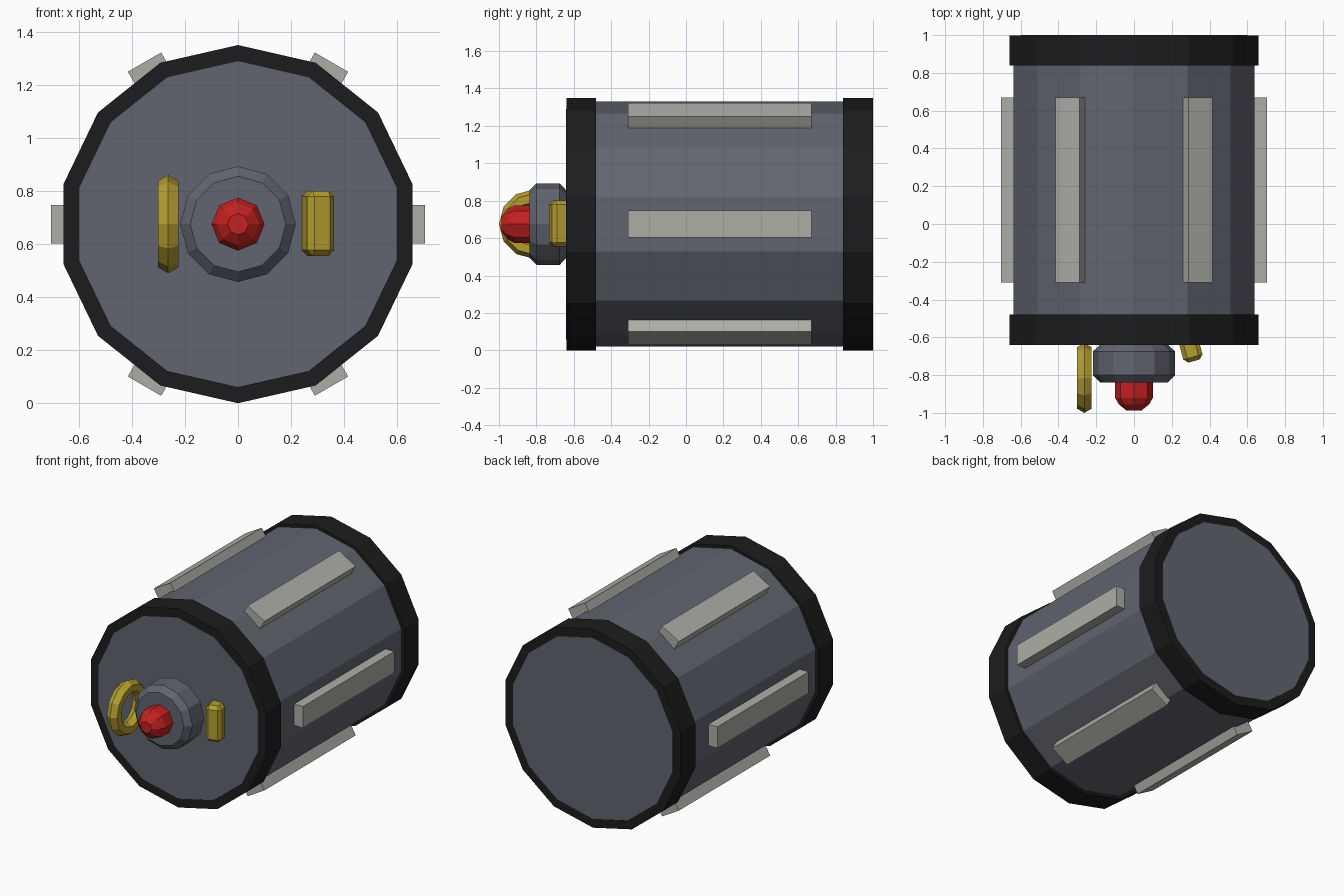
import bpy, bmesh
from math import sin, cos, pi, radians
from mathutils import Matrix, Vector

if "Cube" in bpy.data.objects:
    bpy.data.objects.remove(bpy.data.objects["Cube"])

ZC = 0.675  # height of the drum axis


def material(name, rgb):
    m = bpy.data.materials.new(name)
    m.diffuse_color = (*rgb, 1)
    m.use_nodes = True
    m.node_tree.nodes["Principled BSDF"].inputs["Base Color"].default_value = m.diffuse_color
    return m


STEEL = material("steel", (0.12, 0.13, 0.16))
BLACK = material("black", (0.012, 0.012, 0.013))
PALE = material("pale_grey", (0.42, 0.42, 0.39))
GOLD = material("yellow", (0.46, 0.34, 0.03))
RED = material("red", (0.55, 0.015, 0.015))


def finish(bm, name, mat):
    bmesh.ops.recalc_face_normals(bm, faces=bm.faces)
    me = bpy.data.meshes.new(name)
    bm.to_mesh(me)
    bm.free()
    me.materials.append(mat)
    ob = bpy.data.objects.new(name, me)
    bpy.context.collection.objects.link(ob)
    return ob


def lathe(name, profile, sides, mat):
    """Turn (radius, y) points about the drum axis and cap both ends."""
    bm = bmesh.new()
    rings = [[bm.verts.new((r * sin(2 * pi * k / sides), y,
                            ZC + r * cos(2 * pi * k / sides)))
              for k in range(sides)] for r, y in profile]
    for a, b in zip(rings, rings[1:]):
        for k in range(sides):
            j = (k + 1) % sides
            bm.faces.new((a[k], a[j], b[j], b[k]))
    bm.faces.new(rings[0])
    bm.faces.new(rings[-1])
    return finish(bm, name, mat)


def box(name, size, matrix, mat, bevel=0):
    bm = bmesh.new()
    bmesh.ops.create_cube(bm, size=1, matrix=Matrix.Diagonal((*size, 1)))
    if bevel:
        bmesh.ops.bevel(bm, geom=bm.edges[:], offset=bevel, segments=1,
                        affect='EDGES', profile=0.5)
    bm.transform(matrix)
    return finish(bm, name, mat)


# Drum with chamfered ends, and a black band around each end
lathe("drum", [(0.615, -0.641), (0.655, -0.60), (0.655, 0.96), (0.615, 1.0)], 14, STEEL)
lathe("front_band", [(0.675, -0.64), (0.675, -0.48)], 14, BLACK)
lathe("back_band", [(0.675, 0.84), (0.675, 0.999)], 14, BLACK)

# Six raised ribs around the drum
for i in range(6):
    m = (Matrix.Translation((0, 0, ZC)) @ Matrix.Rotation(radians(60 * i), 4, 'Y')
         @ Matrix.Translation((0.655, 0.18, 0)))
    box(f"rib_{i + 1}", (0.10, 0.98, 0.145), m, PALE)

# Front hub with red button
lathe("hub", [(0.18, -0.64), (0.218, -0.675), (0.218, -0.80), (0.18, -0.838)], 12, STEEL)
lathe("button", [(0.10, -0.82), (0.10, -0.92), (0.08, -0.955), (0.04, -0.987)], 8, RED)

# Yellow pull ring standing on the front face
bm = bmesh.new()
N, M = 12, 6
grid = []
for k in range(N):
    a = 2 * pi * k / N
    out = Vector((0, cos(a), sin(a)))
    ring = []
    for q in range(M):
        b = 2 * pi * q / M
        p = out * (0.14 + 0.045 * cos(b)) + Vector((0.045 * sin(b), 0, 0))
        ring.append(bm.verts.new(p + Vector((-0.263, -0.815, ZC))))
    grid.append(ring)
for k in range(N):
    for q in range(M):
        k2, q2 = (k + 1) % N, (q + 1) % M
        bm.faces.new((grid[k][q], grid[k2][q], grid[k2][q2], grid[k][q2]))
finish(bm, "pull_ring", GOLD)

# Yellow tilted lever
box("lever", (0.105, 0.15, 0.245),
    Matrix.Translation((0.298, -0.653, 0.678)) @ Matrix.Rotation(radians(15), 4, 'Z'),
    GOLD, bevel=0.022)
